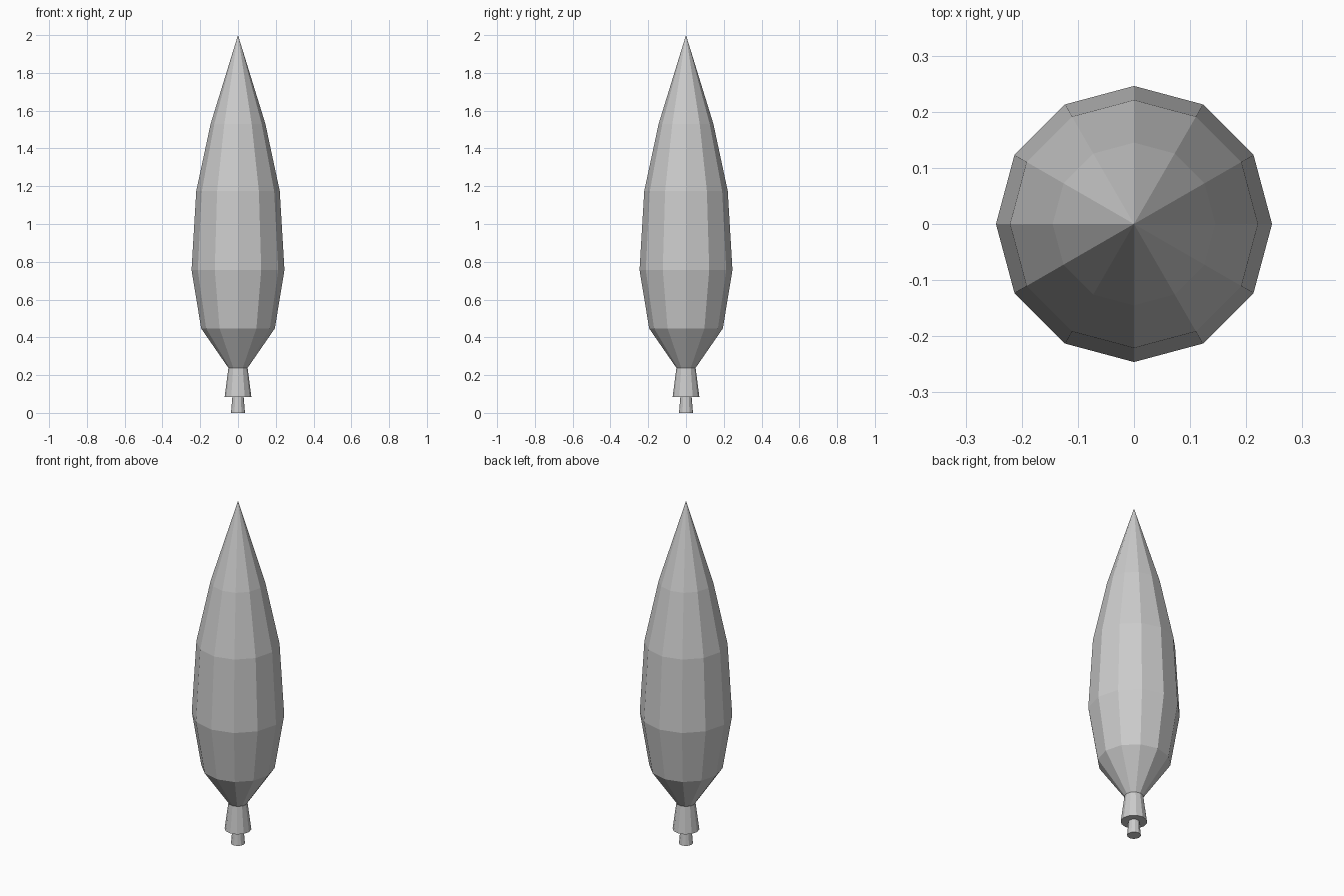
import bpy, bmesh
from math import cos, sin, tau

if "Cube" in bpy.data.objects:
    bpy.data.objects.remove(bpy.data.objects["Cube"])


def lathe(name, profile, sides):
    """Faceted solid of revolution from (radius, height) points; radius 0 is a tip."""
    bm = bmesh.new()
    rings = []
    for r, z in profile:
        if r == 0:
            rings.append([bm.verts.new((0, 0, z))] * sides)
        else:
            rings.append([bm.verts.new((r * cos(tau * i / sides), r * sin(tau * i / sides), z))
                          for i in range(sides)])
    for low, high in zip(rings, rings[1:]):
        for i in range(sides):
            j = (i + 1) % sides
            quad = [low[i], low[j], high[j], high[i]]
            bm.faces.new(list(dict.fromkeys(quad)))
    # Close flat ends
    for ring, (r, _) in ((rings[0], profile[0]), (rings[-1], profile[-1])):
        if r > 0:
            bm.faces.new(ring)
    bmesh.ops.recalc_face_normals(bm, faces=bm.faces)
    mesh = bpy.data.meshes.new(name)
    bm.to_mesh(mesh)
    bm.free()
    obj = bpy.data.objects.new(name, mesh)
    bpy.context.collection.objects.link(obj)
    return obj


# Tall pointed foliage
lathe("foliage", [(0.05, 0.237), (0.195, 0.447), (0.246, 0.757), (0.221, 1.175),
                  (0.145, 1.53), (0, 2.0)], 12)

# Flared collar under the foliage
lathe("trunk_collar", [(0.071, 0.083), (0.051, 0.237)], 12)

# Thin stem at the bottom
lathe("trunk_stem", [(0.037, 0), (0.03, 0.083)], 12)
